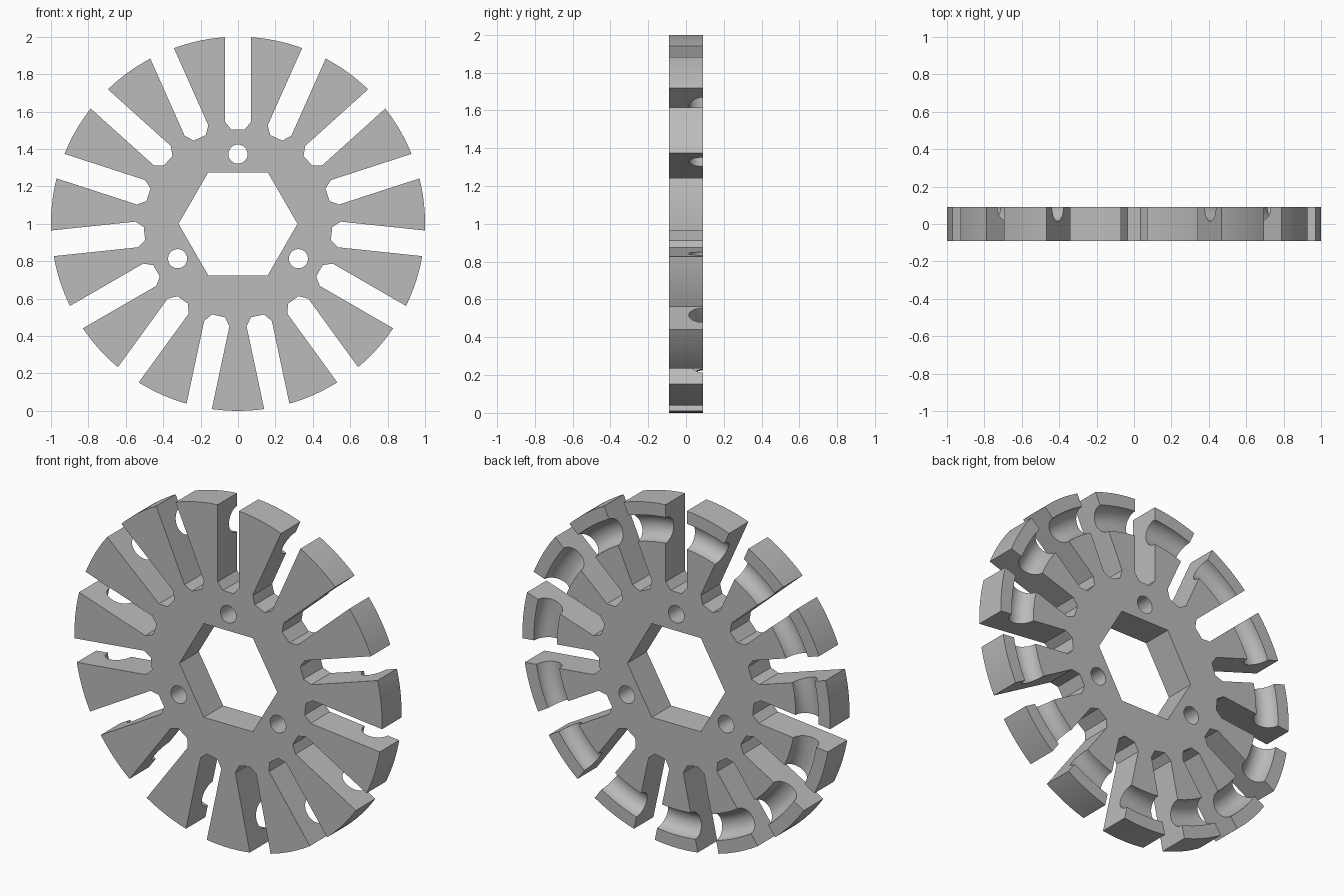
import bpy, bmesh, math
from math import sin, cos, pi

if "Cube" in bpy.data.objects:
    bpy.data.objects.remove(bpy.data.objects["Cube"], do_unlink=True)

RADIUS, HALF_DEPTH, CENTRE_Z = 1.0, 0.09, 1.0
SLOTS, SLOT_HALF = 15, 0.069
GROOVE_RADIUS, GROOVE_SIZE = 0.85, 0.075

grey = bpy.data.materials.new("grey metal")
grey.use_nodes = True
colour = (0.5, 0.5, 0.5, 1)
grey.diffuse_color = colour
grey.node_tree.nodes["Principled BSDF"].inputs["Base Color"].default_value = colour


def prism(name, outline, half_depth):
    """Extrude an (x, z) outline along y, centred on the disc."""
    bm = bmesh.new()
    face = bm.faces.new([bm.verts.new((x, -half_depth, z + CENTRE_Z)) for x, z in outline])
    extruded = bmesh.ops.extrude_face_region(bm, geom=[face])["geom"]
    verts = [v for v in extruded if isinstance(v, bmesh.types.BMVert)]
    bmesh.ops.translate(bm, verts=verts, vec=(0, 2 * half_depth, 0))
    bmesh.ops.recalc_face_normals(bm, faces=bm.faces)
    mesh = bpy.data.meshes.new(name)
    bm.to_mesh(mesh)
    bm.free()
    mesh.materials.append(grey)
    obj = bpy.data.objects.new(name, mesh)
    bpy.context.collection.objects.link(obj)
    return obj


def ring(radius, sides, cx=0, cz=0):
    return [(cx + radius * cos(2 * pi * i / sides), cz + radius * sin(2 * pi * i / sides))
            for i in range(sides)]


# Outline: a chamfered slot, then the rim arc of the following tooth
slot = [(-SLOT_HALF, 0.545), (-0.035, 0.503), (0.035, 0.503), (SLOT_HALF, 0.545)]
pitch = 2 * pi / SLOTS
gap = math.asin(SLOT_HALF / RADIUS)
ARC = 12
outline = []
for i in range(SLOTS):
    a = i * pitch
    outline += [(r * sin(a) + t * cos(a), r * cos(a) - t * sin(a)) for t, r in slot]
    for k in range(ARC + 1):
        b = a + gap + (pitch - 2 * gap) * k / ARC
        outline.append((RADIUS * sin(b), RADIUS * cos(b)))
disc = prism("slotted_disc", outline, HALF_DEPTH)

# Cutters: hexagonal bore, three pin holes, ring groove in the back
cutters = [prism("hex_bore_cutter", ring(0.318, 6), 0.3)]
for i in range(3):
    a = i * 2 * pi / 3
    cutters.append(prism("pin_hole_cutter", ring(0.051, 48, 0.373 * sin(a), 0.373 * cos(a)), 0.3))
bpy.ops.mesh.primitive_torus_add(location=(0, HALF_DEPTH, CENTRE_Z), rotation=(pi / 2, 0, 0),
                                 major_radius=GROOVE_RADIUS, minor_radius=GROOVE_SIZE,
                                 major_segments=120, minor_segments=32)
groove = bpy.context.object
groove.name = "groove_cutter"
groove.data.materials.append(grey)
cutters.append(groove)

bpy.ops.object.select_all(action='DESELECT')
disc.select_set(True)
bpy.context.view_layer.objects.active = disc
for cutter in cutters:
    cutter.hide_render = True
    mod = disc.modifiers.new(cutter.name, 'BOOLEAN')
    mod.operation, mod.solver, mod.object = 'DIFFERENCE', 'EXACT', cutter
    bpy.ops.object.modifier_apply(modifier=mod.name)
for cutter in cutters:
    bpy.data.objects.remove(cutter, do_unlink=True)

bpy.ops.object.shade_smooth_by_angle(angle=math.radians(30))
